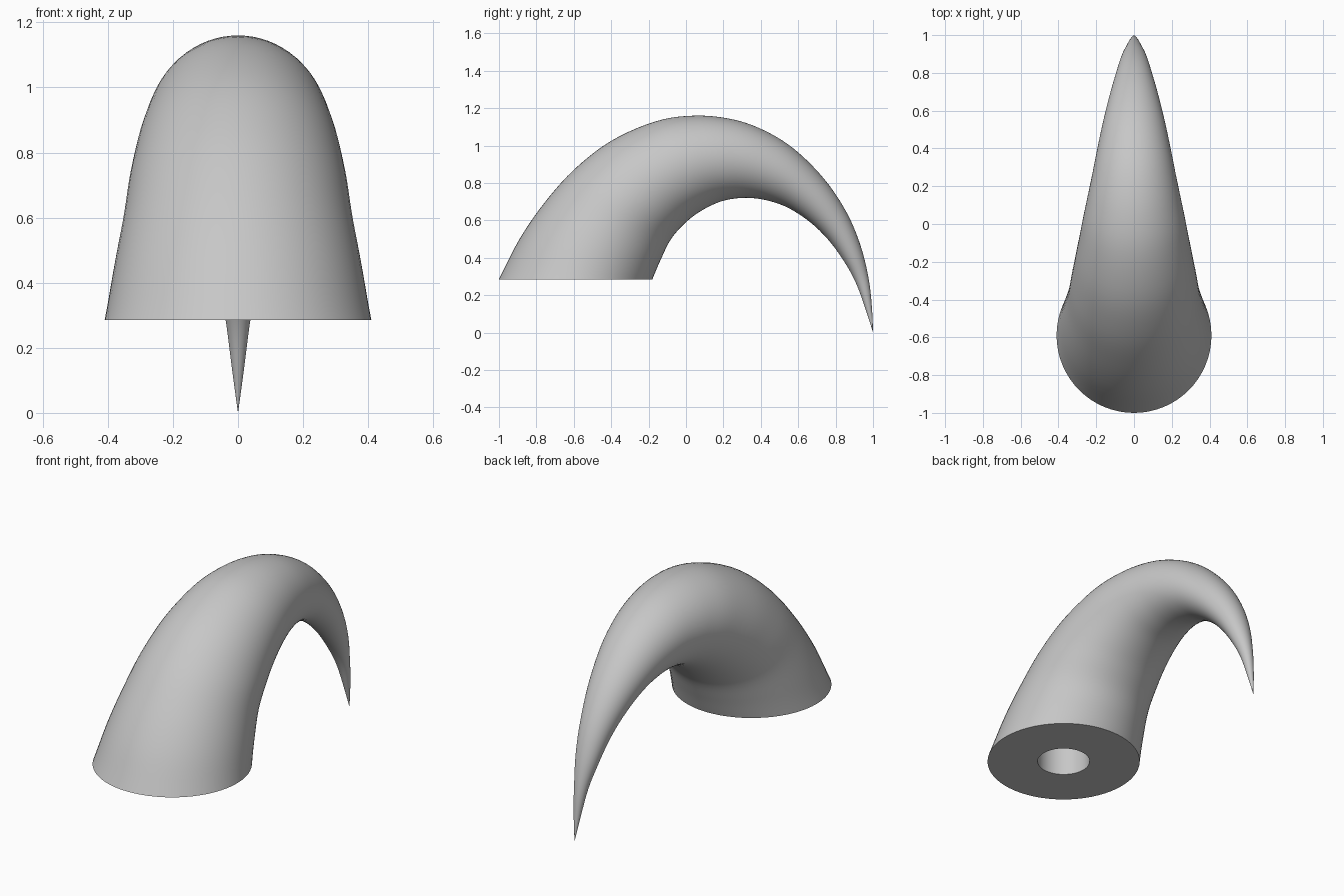
import bpy, bmesh, math
from mathutils import Vector

if "Cube" in bpy.data.objects:
    bpy.data.objects.remove(bpy.data.objects["Cube"])

SEGMENTS = 64
STEPS = 5
BASE_Z = 0.285
BASE_Y = -0.59

# Horn stations: back edge (y, z) and matching inside edge (y, z)
STATIONS = [
    (-1.00, 0.285, -0.18, 0.285), (-0.89, 0.50, -0.135, 0.39),
    (-0.76, 0.69, -0.08, 0.50), (-0.60, 0.87, 0.00, 0.59),
    (-0.40, 1.025, 0.08, 0.65), (-0.16, 1.13, 0.17, 0.695),
    (0.05, 1.16, 0.25, 0.715), (0.25, 1.14, 0.34, 0.72),
    (0.42, 1.08, 0.44, 0.705), (0.58, 0.98, 0.55, 0.665),
    (0.74, 0.82, 0.67, 0.585), (0.86, 0.64, 0.77, 0.485),
    (0.935, 0.46, 0.855, 0.365), (0.978, 0.28, 0.915, 0.25),
    (0.995, 0.12, 0.965, 0.11), (1.00, 0.00, 1.00, 0.00),
]


def spline(points, steps):
    """Smooth curve through all stations."""
    p = [Vector(q) for q in points]
    p = [2 * p[0] - p[1]] + p + [2 * p[-1] - p[-2]]
    out = []
    for i in range(1, len(p) - 2):
        a, b, c, d = p[i - 1:i + 3]
        for k in range(steps):
            t = k / steps
            out.append(0.5 * (2 * b + (c - a) * t + (2 * a - 5 * b + 4 * c - d) * t * t
                              + (3 * b - a - 3 * c + d) * t ** 3))
    return out + [p[-2]]


def ring(bm, back, inside):
    """Circle whose diameter runs between two points in the side plane."""
    centre, arm = (back + inside) / 2, (inside - back) / 2
    verts = []
    for i in range(SEGMENTS):
        a = math.tau * i / SEGMENTS
        verts.append(bm.verts.new(centre + arm * math.cos(a)
                                  + Vector((arm.length * math.sin(a), 0, 0))))
    return verts


def bridge(bm, lower, upper):
    for i in range(SEGMENTS):
        j = (i + 1) % SEGMENTS
        bm.faces.new((lower[i], lower[j], upper[j], upper[i]))


bm = bmesh.new()

# Curved tapering shell ending in a point
path = spline(STATIONS, STEPS)
rings = [ring(bm, Vector((0, s[0], s[1])), Vector((0, s[2], s[3]))) for s in path[:-1]]
for lower, upper in zip(rings, rings[1:]):
    bridge(bm, lower, upper)
tip = bm.verts.new((0, path[-1][0], path[-1][1]))
for i in range(SEGMENTS):
    bm.faces.new((rings[-1][i], rings[-1][(i + 1) % SEGMENTS], tip))

# Flat base with a blind round socket
HOLE_R, HOLE_DEPTH = 0.14, 0.4
rim, end = [ring(bm, Vector((0, BASE_Y - HOLE_R, z)), Vector((0, BASE_Y + HOLE_R, z)))
            for z in (BASE_Z, BASE_Z + HOLE_DEPTH)]
bridge(bm, rim, rings[0])
bridge(bm, end, rim)
bm.faces.new(end)

bmesh.ops.recalc_face_normals(bm, faces=bm.faces)
mesh = bpy.data.meshes.new("horn")
bm.to_mesh(mesh)
bm.free()

horn = bpy.data.objects.new("horn", mesh)
bpy.context.collection.objects.link(horn)
grey = bpy.data.materials.new("light grey")
grey.diffuse_color = (0.57, 0.57, 0.57, 1)
grey.use_nodes = True
grey.node_tree.nodes["Principled BSDF"].inputs["Base Color"].default_value = grey.diffuse_color
mesh.materials.append(grey)

bpy.context.view_layer.objects.active = horn
horn.select_set(True)
bpy.ops.object.shade_smooth_by_angle(angle=math.radians(35))
